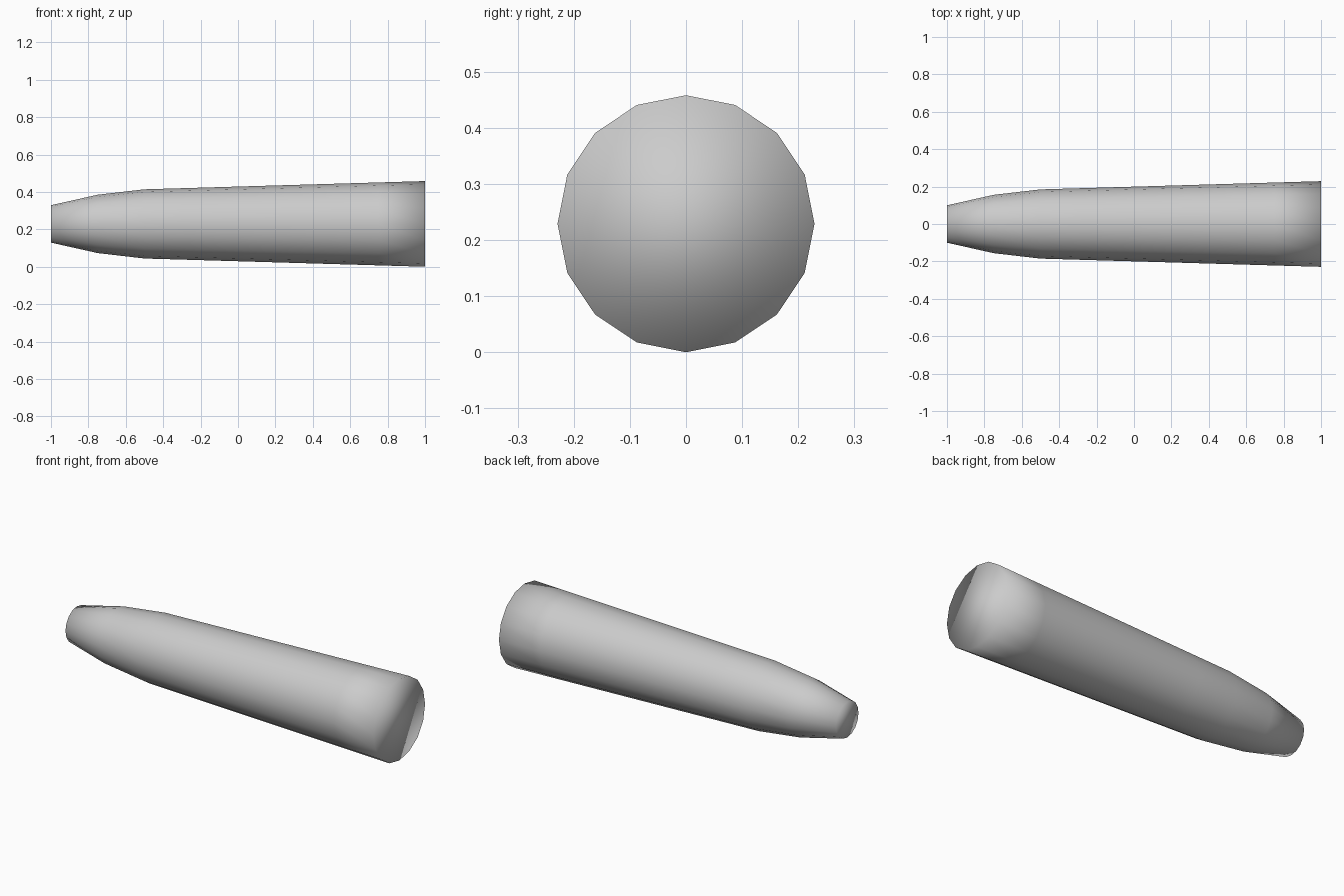
import bpy, bmesh
from math import sin, cos, pi

if "Cube" in bpy.data.objects:
    bpy.data.objects.remove(bpy.data.objects["Cube"])

SIDES = 16
R_END = 0.229

# Profile along x: rounded narrow tip, then a straight taper to the wide end
profile = [(-1.0, 0.10), (-0.75, 0.156)]
for i in range(7):
    t = i / 6
    profile.append((-0.5 + 1.5 * t, 0.185 + (R_END - 0.185) * t))

bm = bmesh.new()
rings = []
for x, r in profile:
    rings.append([bm.verts.new((x, r * cos(2 * pi * k / SIDES), R_END + r * sin(2 * pi * k / SIDES)))
                  for k in range(SIDES)])

# Side walls
for a, b in zip(rings, rings[1:]):
    for k in range(SIDES):
        n = (k + 1) % SIDES
        bm.faces.new((a[k], a[n], b[n], b[k]))

# Flat end caps
bm.faces.new(rings[0])
bm.faces.new(rings[-1])
bmesh.ops.recalc_face_normals(bm, faces=bm.faces[:])

# Original is smooth shaded throughout, caps included
for f in bm.faces:
    f.smooth = True

mesh = bpy.data.meshes.new("tapered_barrel")
bm.to_mesh(mesh)
bm.free()
obj = bpy.data.objects.new("tapered_barrel", mesh)
bpy.context.collection.objects.link(obj)
